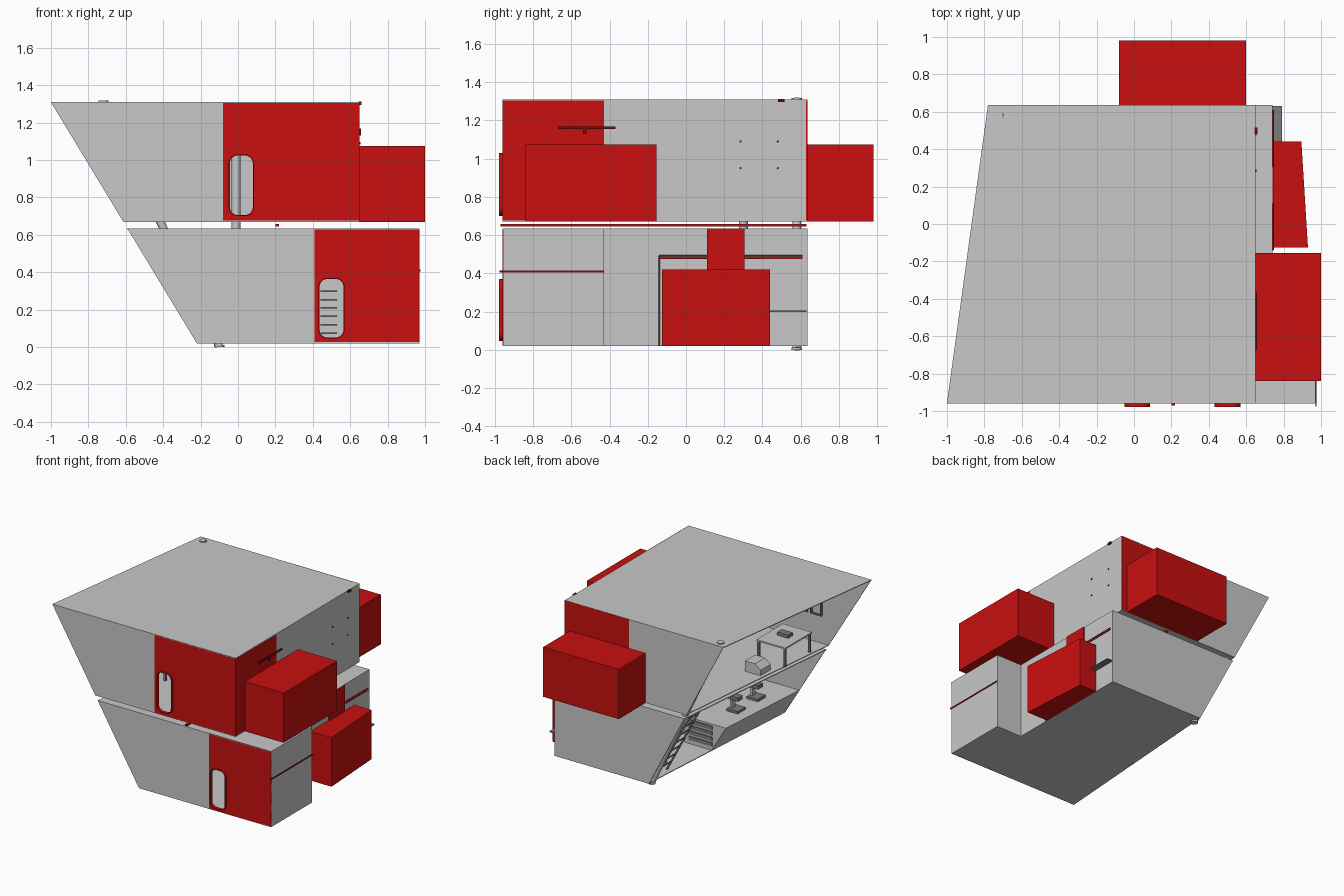
import bpy, bmesh, math
from mathutils import Vector

if "Cube" in bpy.data.objects:
    bpy.data.objects.remove(bpy.data.objects["Cube"])


def material(name, rgb):
    m = bpy.data.materials.new(name)
    m.use_nodes = True
    col = (*rgb, 1)
    m.diffuse_color = col
    m.node_tree.nodes["Principled BSDF"].inputs["Base Color"].default_value = col
    return m


GREY = material("light grey", (.58, .58, .58))
RED = material("red", (.58, .005, .005))
DARK = material("dark grey", (.2, .2, .2))
MAROON = material("dark red", (.16, .005, .005))

FRONT, BACK, SIDE = -.96, .635, .65
T = .006  # sheet thickness


def finish(name, bm, *mats):
    bmesh.ops.recalc_face_normals(bm, faces=bm.faces[:])
    me = bpy.data.meshes.new(name)
    bm.to_mesh(me)
    bm.free()
    for m in mats:
        me.materials.append(m)
    ob = bpy.data.objects.new(name, me)
    bpy.context.collection.objects.link(ob)
    return ob


def sheet(name, outline, offset, mat, hole=None, inner=None):
    """Flat outline (optionally with a hole) extruded along offset."""
    bm = bmesh.new()
    edges = []
    for loop in [outline] + ([hole] if hole else []):
        vs = [bm.verts.new(p) for p in loop]
        edges += [bm.edges.new((vs[i - 1], vs[i])) for i in range(len(vs))]
    bmesh.ops.triangle_fill(bm, edges=edges, use_beauty=True)
    ext = bmesh.ops.extrude_face_region(bm, geom=bm.faces[:])
    moved = [v for v in ext["geom"] if isinstance(v, bmesh.types.BMVert)]
    bmesh.ops.translate(bm, verts=moved, vec=offset)
    bmesh.ops.recalc_face_normals(bm, faces=bm.faces[:])
    if inner:  # the room side takes the second colour
        for f in bm.faces:
            f.material_index = int(f.normal.dot(Vector(offset).normalized()) > .9)
    return finish(name, bm, *([mat, inner] if inner else [mat]))


def box(name, x, y, z, mat):
    pts = [(x[0], y[0], z[0]), (x[1], y[0], z[0]), (x[1], y[1], z[0]), (x[0], y[1], z[0])]
    return sheet(name, pts, (0, 0, z[1] - z[0]), mat)


def rod(name, a, b, r, mat, sides=12):
    a, b = Vector(a), Vector(b)
    bm = bmesh.new()
    bmesh.ops.create_cone(bm, cap_ends=True, segments=sides, radius1=r, radius2=r, depth=(b - a).length)
    rot = (b - a).to_track_quat('Z', 'Y').to_matrix().to_4x4()
    bm.transform(rot)
    bmesh.ops.translate(bm, verts=bm.verts[:], vec=(a + b) / 2)
    for f in bm.faces:
        f.smooth = len(f.verts) == 4
    return finish(name, bm, mat)


def edge(y, z):
    """x of the leaning open side at a given depth and height."""
    t = (y - FRONT) / (BACK - FRONT)
    return (1 - t) * (-.208 - .605 * z) + t * (-.10 - .52 * z)


def rounded(x0, x1, z0, z1, r, y):
    pts = []
    for cx, cz, a0 in ((x1 - r, z1 - r, 0), (x0 + r, z1 - r, 90), (x0 + r, z0 + r, 180), (x1 - r, z0 + r, 270)):
        for k in range(7):
            a = math.radians(a0 + 15 * k)
            pts.append((cx + r * math.cos(a), y, cz + r * math.sin(a)))
    return pts


def upright(name, y, split, right, z0, z1, inward, colour, hole=None):
    """End wall: grey sloped piece plus a coloured straight piece."""
    off = (0, inward * T, 0)
    sheet(name + "_sloped", [(edge(y, z0), y, z0), (split, y, z0), (split, y, z1), (edge(y, z1), y, z1)], off, GREY)
    sheet(name + "_panel", [(split, y, z0), (right, y, z0), (right, y, z1), (split, y, z1)], off, colour, hole, GREY)


def deck(name, z, right, up):
    pts = [(edge(FRONT, z), FRONT, z)] + right + [(edge(BACK, z), BACK, z)]
    sheet(name, [(p[0], p[1], z) for p in pts], (0, 0, up * T), GREY)


# Floors and roofs of both storeys
STEP, BAY, REAR = -.43, .97, .74
lower_plan = [(BAY, FRONT), (BAY, STEP), (REAR, STEP), (REAR, BACK)]
upper_plan = [(SIDE, FRONT), (SIDE, BACK)]
deck("lower_floor", .02, lower_plan, 1)
deck("lower_ceiling", .635, lower_plan, -1)
deck("upper_floor", .67, upper_plan, 1)
deck("upper_roof", 1.31, upper_plan, -1)

# End walls, with rounded doorways in the front and raised rims
doors = {"upper": (-.05, .085, .70, 1.03), "lower": (.43, .57, .045, .37)}
for key, (x0, x1, z0, z1) in doors.items():
    hole = rounded(x0 + .006, x1 - .006, z0 + .006, z1 - .006, .042, FRONT)
    if key == "upper":
        upright("upper_front_wall", FRONT, -.08, SIDE, .67, 1.31, 1, RED, hole)
    else:
        upright("lower_front_wall", FRONT, .41, BAY, .02, .635, 1, RED, hole)
    rim_hole = [(p[0], FRONT - .018, p[2]) for p in hole]
    sheet(key + "_door_rim", rounded(x0, x1, z0, z1, .048, FRONT - .018), (0, .02, 0), RED, rim_hole)
upright("upper_back_wall", BACK, .07, SIDE, .67, 1.31, -1, RED)
upright("lower_back_wall", BACK, .3, REAR, .02, .635, -1, GREY)


# Side walls
def side_wall(name, x, y0, y1, z0, z1, mat):
    sheet(name, [(x, y0, z0), (x, y1, z0), (x, y1, z1), (x, y0, z1)], (-T, 0, 0), mat, None, GREY)


side_wall("upper_side_red", SIDE, FRONT, STEP, .67, 1.31, RED)
side_wall("upper_side_grey", SIDE, STEP, BACK, .67, 1.31, GREY)
side_wall("lower_bay_side", BAY, FRONT, STEP, .02, .635, GREY)
side_wall("lower_rear_side", REAR, STEP, BACK, .02, .635, GREY)
box("bay_return", (REAR, BAY), (STEP - T, STEP), (.02, .635), GREY)

# Projecting red boxes
box("upper_side_box", (SIDE, 1.0), (-.84, -.155), (.67, 1.075), RED)
box("back_box", (-.08, .60), (BACK, .98), (.67, 1.075), RED)
sheet("lower_side_box", [(.74, -.125, .02), (.93, -.125, .02), (.895, .44, .02), (.74, .44, .02)], (0, 0, .40), RED)
box("duct_panel", (REAR, REAR + .009), (.11, .305), (.42, .635), RED)

# Trim on the sides
box("bay_stripe", (BAY, BAY + .005), (-.975, STEP), (.405, .415), MAROON)
box("rail", (SIDE, SIDE + .008), (-.67, -.37), (1.155, 1.168), MAROON)
box("rail_bracket", (SIDE, SIDE + .008), (-.54, -.52), (1.13, 1.155), MAROON)
box("gap_strip", (.20, .22), (-.97, .63), (.645, .657), RED)
box("shelf", (REAR, .79), (.44, .63), (.198, .206), DARK)
for z in (.478, .492):
    rod("red_pipe", (REAR + .004, -.14, z), (REAR + .004, .61, z), .004, RED, 6)
rod("door_edge", (REAR + .002, -.14, .02), (REAR + .002, -.14, .49), .003, DARK, 6)
for y in (.285, .48):
    for z in (.95, 1.09):
        rod("bolt", (SIDE, y, z), (SIDE + .006, y, z), .006, MAROON, 8)
box("roof_lug", (.645, .66), (.48, .515), (1.295, 1.312), MAROON)

# Leaning drain pipe with end collars, and upright pole
top, bottom = Vector((-.72, .58, 1.312)), Vector((-.10, .58, .005))
rod("leaning_pipe", bottom, top, .022, GREY)
for p in (top, bottom):
    rod("pipe_collar", p - Vector((0, 0, .005)), p + Vector((0, 0, .006)), .027, GREY, 20)
rod("upright_pole", (-.01, .3, .02), (-.01, .3, 1.30), .024, GREY)

# Ladder beside the opening
for y in (.36, .48):
    rod("ladder_rail", (-.08, y, .025), (-.40, y, .63), .008, DARK, 6)
for k in range(1, 8):
    t = k / 8
    rod("ladder_rung", (-.08 - .32 * t, .36, .025 + .605 * t), (-.08 - .32 * t, .48, .025 + .605 * t), .006, DARK, 6)

# Counter following the open side, with drawers on its end
c0, c1, ch = FRONT + T, -.10, .24
sheet("counter", [(edge(c0, .026), c0, .026), (.02, c0, .026), (.02, c0, ch), (edge(c0, ch), c0, ch)],
      (edge(c1, .1) - edge(c0, .1), c1 - c0, 0), GREY)
for k in range(4):
    z = .06 + .045 * k
    box("drawer", (-.17, .04), (c1, c1 + .008), (z, z + .03), DARK)


# Furniture
def table(name, cx, cy, z, w, d, h):
    box(name + "_top", (cx - w, cx + w), (cy - d, cy + d), (z + h - .012, z + h), GREY)
    for sx in (-1, 1):
        for sy in (-1, 1):
            lx, ly = cx + sx * (w - .012), cy + sy * (d - .012)
            box(name + "_leg", (lx - .008, lx + .008), (ly - .008, ly + .008), (z, z + h - .012), DARK)


table("work_table", -.45, -.62, .676, .13, .17, .16)
table("side_table", -.15, .25, .676, .10, .14, .16)
box("table_tool", (-.50, -.40), (-.66, -.60), (.836, .862), DARK)
sheet("chest", [(-.51, -.36, .676), (-.37, -.36, .676), (-.37, -.36, .76), (-.46, -.36, .76), (-.51, -.36, .72)],
      (0, .13, 0), GREY)
for y in (-.40, -.66):
    box("machine_base", (-.22, -.12), (y - .05, y + .05), (ch, ch + .02), DARK)
    box("machine_post", (-.15, -.13), (y - .02, y + .02), (ch + .02, ch + .11), GREY)
    box("machine_head", (-.21, -.12), (y - .03, y + .03), (ch + .09, ch + .12), DARK)
for k in range(6):
    z = .07 + .045 * k
    box("wall_step", (.44, .53), (BACK - .03, BACK - T), (z, z + .008), DARK)

# Inner window frames on the front wall
for x in (-.56, -.43):
    for dx in (0, .09):
        box("frame_post", (x + dx, x + dx + .01), (FRONT + T, FRONT + .02), (.90, 1.08), DARK)
    for z in (.90, 1.07):
        box("frame_bar", (x, x + .10), (FRONT + T, FRONT + .02), (z, z + .01), DARK)

# Lamps and sagging red cable under each ceiling edge
for ceiling in (1.304, .629):
    for y in (-.75, -.45, -.15):
        x = edge(y, ceiling) + .07
        rod("lamp", (x, y, ceiling - .018), (x, y, ceiling), .022, RED)
    pts = []
    for k in range(17):
        y = .5 - k * .035
        pts.append((edge(y, ceiling) + .05, y, ceiling - .006 - .018 * abs(math.sin(k * math.pi / 4))))
    for a, b in zip(pts, pts[1:]):
        rod("cable", a, b, .006, RED, 6)
